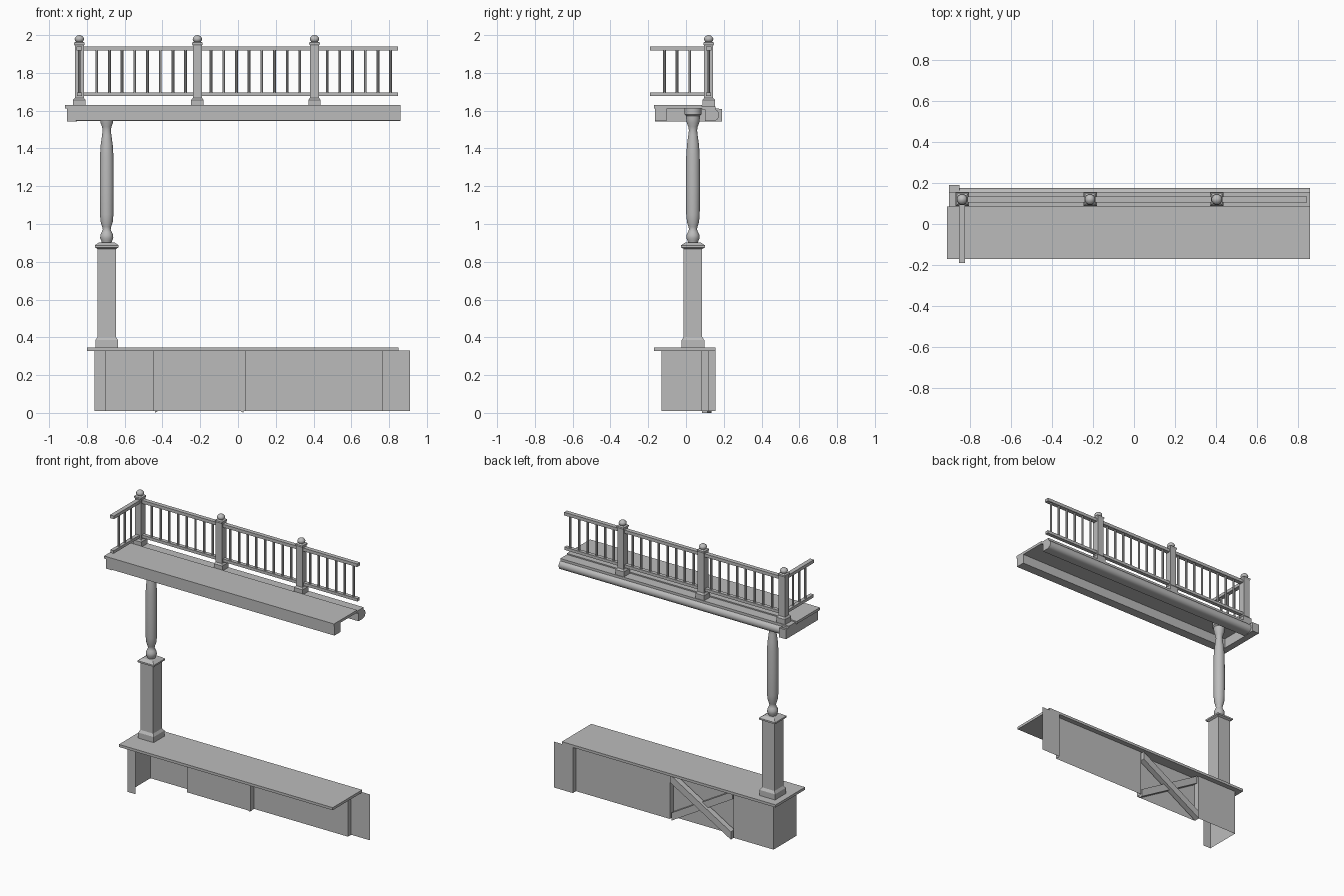
import bpy, bmesh, math
from mathutils import Matrix, Vector

cube = bpy.data.objects.get("Cube")
if cube:
    bpy.data.objects.remove(cube, do_unlink=True)

grey = bpy.data.materials.new("plain_grey")
grey.use_nodes = True
COLOUR = (0.5, 0.5, 0.5, 1)
grey.diffuse_color = COLOUR
grey.node_tree.nodes["Principled BSDF"].inputs["Base Color"].default_value = COLOUR


def finish(name, bm, smooth=False):
    """Turn a bmesh into a grey object."""
    mesh = bpy.data.meshes.new(name)
    bm.to_mesh(mesh)
    bm.free()
    mesh.materials.append(grey)
    ob = bpy.data.objects.new(name, mesh)
    bpy.context.collection.objects.link(ob)
    if smooth:
        bpy.ops.object.select_all(action='DESELECT')
        ob.select_set(True)
        bpy.context.view_layer.objects.active = ob
        bpy.ops.object.shade_smooth_by_angle(angle=math.radians(40))
    return ob


def box(name, x0, x1, y0, y1, z0, z1):
    bm = bmesh.new()
    size = Matrix.Diagonal((x1 - x0, y1 - y0, z1 - z0, 1))
    mid = Matrix.Translation(((x0 + x1) / 2, (y0 + y1) / 2, (z0 + z1) / 2))
    bmesh.ops.create_cube(bm, size=1, matrix=mid @ size)
    return finish(name, bm)


def lathe(name, x, y, profile, sides):
    """Stack rings of (height, half width); four sides give a square post."""
    bm = bmesh.new()
    square = sides == 4
    rings = []
    for z, r in profile:
        r = r * math.sqrt(2) if square else r
        rings.append([bm.verts.new((x + r * math.cos(a), y + r * math.sin(a), z))
                      for a in [(k + 0.5) * math.tau / sides for k in range(sides)]])
    for low, high in zip(rings, rings[1:]):
        for k in range(sides):
            n = (k + 1) % sides
            bm.faces.new((low[k], low[n], high[n], high[k]))
    bm.faces.new(rings[0][::-1])
    bm.faces.new(rings[-1])
    return finish(name, bm, not square)


def extrude(name, points, step, closed=False):
    """Sweep a line of points along one direction."""
    bm = bmesh.new()
    a = [bm.verts.new(p) for p in points]
    b = [bm.verts.new(Vector(p) + Vector(step)) for p in points]
    for k in range(len(a) if closed else len(a) - 1):
        n = (k + 1) % len(a)
        bm.faces.new((a[k], a[n], b[n], b[k]))
    if closed:
        bm.faces.new(a[::-1])
        bm.faces.new(b)
    bmesh.ops.recalc_face_normals(bm, faces=bm.faces)
    return finish(name, bm, closed)


# Lower floor and the thin stepped wall beneath it
box("lower_floor", -0.8, 0.85, -0.17, 0.155, 0.328, 0.346)
wall = [(-0.70, -0.13), (-0.76, -0.13), (-0.76, 0.12), (-0.45, 0.12), (-0.45, 0.08),
        (0.04, 0.08), (0.04, 0.12), (0.765, 0.12), (0.765, 0.155), (0.91, 0.155)]
extrude("lower_wall", [(x, y, 0.01) for x, y in wall], (0, 0, 0.32))

# Crossed boards in the recess at the back
for side, y0, y1 in ((1, 0.085, 0.115), (-1, 0.095, 0.135)):
    mid, h, w = -0.205, 0.235, 0.027
    corners = [(-h, 0.328 - 2 * w), (-h, 0.328), (h, 2 * w), (h, 0.0)]
    extrude("cross_board", [(mid + side * x, y0, z) for x, z in corners],
            (0, y1 - y0, 0), True)

# Column: square pedestal with a turned upper shaft
CX, CY = -0.695, 0.037
lathe("column_pedestal", CX, CY,
      [(0.345, 0.06), (0.385, 0.06), (0.402, 0.049), (0.868, 0.049), (0.876, 0.063),
       (0.887, 0.063), (0.903, 0.04)], 4)
lathe("column_shaft", CX, CY,
      [(0.9, 0.026), (0.912, 0.029), (0.925, 0.035), (0.942, 0.034), (0.957, 0.027),
       (0.972, 0.021), (0.985, 0.024), (1.01, 0.032), (1.05, 0.036), (1.2, 0.037),
       (1.36, 0.036), (1.42, 0.032), (1.47, 0.025), (1.495, 0.022), (1.515, 0.025),
       (1.535, 0.033), (1.555, 0.036), (1.572, 0.037), (1.58, 0.045), (1.615, 0.045)], 24)

# Upper floor, rear ledge and supporting beams
box("upper_floor", -0.915, 0.86, -0.17, 0.085, 1.612, 1.63)
box("rear_ledge", -0.905, 0.86, 0.085, 0.157, 1.605, 1.622)
box("front_beam", -0.86, 0.86, -0.165, -0.1, 1.547, 1.612)
box("side_beam", -0.905, -0.858, -0.165, 0.175, 1.543, 1.612)
box("corner_block", -0.905, -0.852, 0.135, 0.19, 1.543, 1.608)

# Rounded moulding along the rear edge
arc = [(0.145 + 0.031 * math.cos(t), 1.577 + 0.031 * math.sin(t))
       for t in [math.pi * (k / 10 - 0.5) for k in range(11)]]
rim = [(0.1, 1.546)] + arc + [(0.1, 1.608)]
extrude("rear_moulding", [(-0.86, y, z) for y, z in rim], (1.72, 0, 0), True)

# Railing posts
RY, RX = 0.12, -0.84
for x in (RX, -0.215, 0.405):
    lathe("railing_post", x, RY,
          [(1.62, 0.033), (1.657, 0.033), (1.668, 0.024), (1.945, 0.024), (1.952, 0.028),
           (1.96, 0.028), (1.966, 0.016)], 4)
    lathe("post_finial", x, RY,
          [(1.962, 0.015), (1.97, 0.023), (1.979, 0.026), (1.988, 0.023),
           (1.996, 0.014), (2.0, 0.004)], 12)

# Handrails and bottom rails along the back and the short side
for label, z0, z1, t in (("handrail", 1.918, 1.94, 0.015), ("bottom_rail", 1.677, 1.697, 0.013)):
    box("rear_" + label, RX, 0.846, RY - t, RY + t, z0, z1)
    box("side_" + label, RX - t, RX + t, -0.19, RY, z0, z1)

# Balusters
GAP = 0.0672
spots = [(start + k * GAP, RY)
         for start, count in ((-0.748, 8), (-0.143, 8), (0.472, 6)) for k in range(count)]
spots += [(RX, 0.02 - k * GAP) for k in range(3)]
for x, y in spots:
    lathe("baluster", x, y, [(1.69, 0.008), (1.925, 0.008)], 8)
